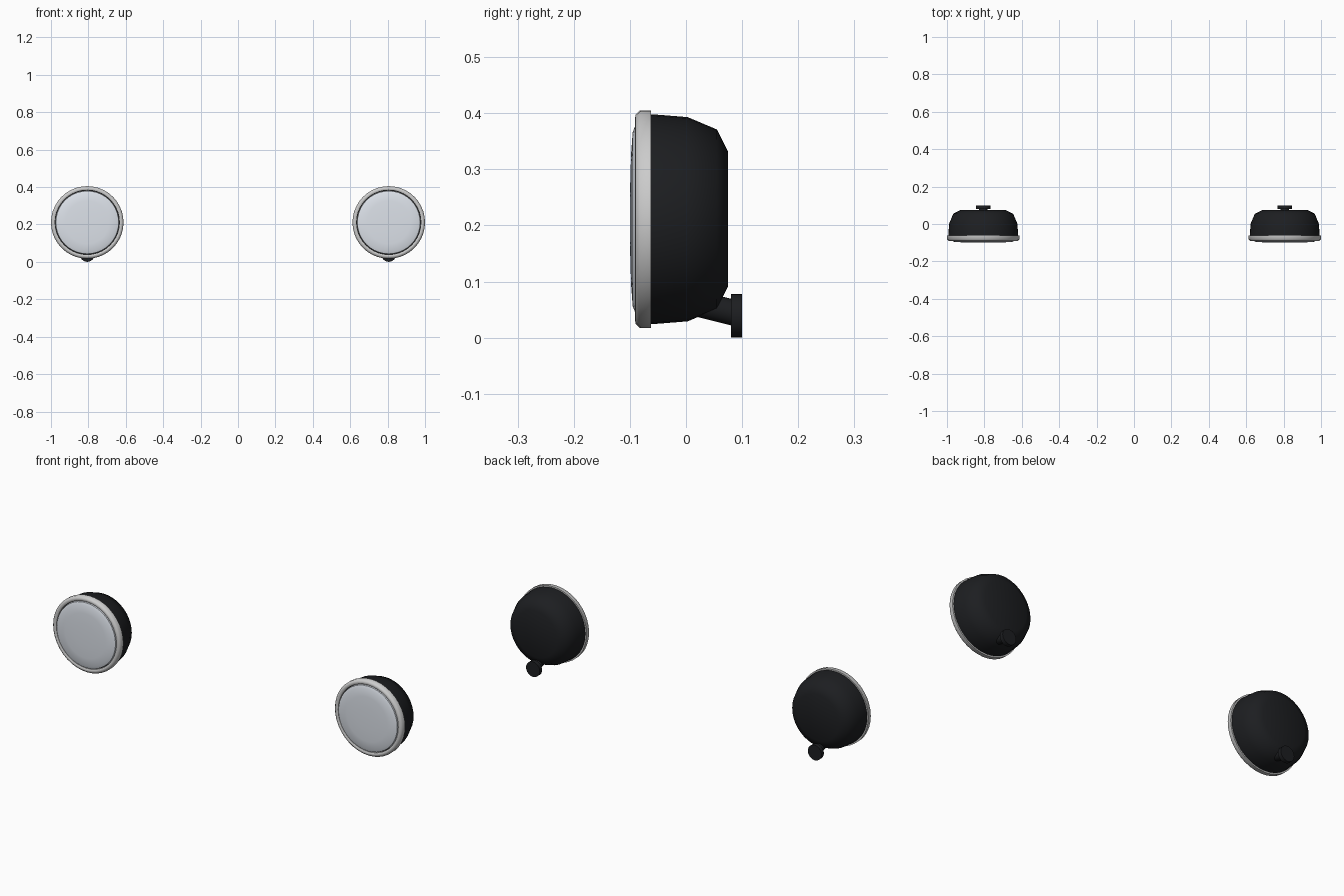
import bpy, bmesh
from math import pi, cos, sin, radians
from mathutils import Vector

if "Cube" in bpy.data.objects:
    bpy.data.objects.remove(bpy.data.objects["Cube"])

CX, CZ, N = 0.806, 0.211, 40


def material(name, color):
    m = bpy.data.materials.new(name)
    m.diffuse_color = (*color, 1)
    m.use_nodes = True
    m.node_tree.nodes["Principled BSDF"].inputs["Base Color"].default_value = m.diffuse_color
    return m


BLACK = material("black_paint", (0.012, 0.013, 0.015))
CHROME = material("chrome", (0.75, 0.75, 0.75))
GLASS = material("glass", (0.72, 0.76, 0.82))


def lathe(name, profile, mat, center, axis=(0, 1, 0), n=N, closed=False, angle=40):
    """Revolve (distance along axis, radius) points around an axis."""
    bm = bmesh.new()
    rings = []
    for d, r in profile:
        if r == 0:
            rings.append([bm.verts.new((0, 0, d))] * n)
        else:
            rings.append([bm.verts.new((r * cos(2 * pi * i / n), r * sin(2 * pi * i / n), d))
                          for i in range(n)])
    pairs = list(zip(rings, rings[1:] + rings[:1])) if closed else list(zip(rings, rings[1:]))
    for a, b in pairs:
        for i in range(n):
            j = (i + 1) % n
            quad = list(dict.fromkeys((a[i], a[j], b[j], b[i])))
            bm.faces.new(quad)
    bmesh.ops.recalc_face_normals(bm, faces=bm.faces)
    me = bpy.data.meshes.new(name)
    bm.to_mesh(me)
    bm.free()
    me.materials.append(mat)
    ob = bpy.data.objects.new(name, me)
    bpy.context.collection.objects.link(ob)
    ob.location = center
    ob.rotation_euler = Vector(axis).to_track_quat('Z', 'Y').to_euler()
    bpy.ops.object.select_all(action='DESELECT')
    ob.select_set(True)
    bpy.context.view_layer.objects.active = ob
    bpy.ops.object.shade_smooth_by_angle(angle=radians(angle))
    return ob


for side, x in (("left", -CX), ("right", CX)):
    c = (x, 0, CZ)
    # bowl-shaped housing
    lathe(f"{side}_lamp_housing", [(-0.075, 0), (-0.075, 0.187), (-0.06, 0.187), (0.003, 0.182),
                                   (0.055, 0.160), (0.075, 0.120), (0.075, 0)], BLACK, c, angle=60)
    # bright trim ring
    lathe(f"{side}_trim_ring", [(-0.062, 0.187), (-0.062, 0.194), (-0.082, 0.194), (-0.090, 0.186),
                                (-0.091, 0.178), (-0.087, 0.172), (-0.062, 0.172)],
          CHROME, c, closed=True, angle=50)
    # slightly domed lens
    lathe(f"{side}_lens", [(-0.076, 0.170), (-0.090, 0.168), (-0.095, 0.155), (-0.098, 0.115),
                           (-0.0995, 0.06), (-0.1, 0)], GLASS, c, angle=60)
    # mounting stem and foot disc
    lathe(f"{side}_mount_stem", [(0, 0), (0, 0.023), (0.07, 0.023), (0.07, 0)], BLACK,
          (x, 0.018, 0.061), axis=(0, 0.97, -0.24), n=20)
    lathe(f"{side}_mount_foot", [(0.08, 0), (0.08, 0.039), (0.1, 0.039), (0.1, 0)], BLACK,
          (x, 0, 0.039), n=24)
